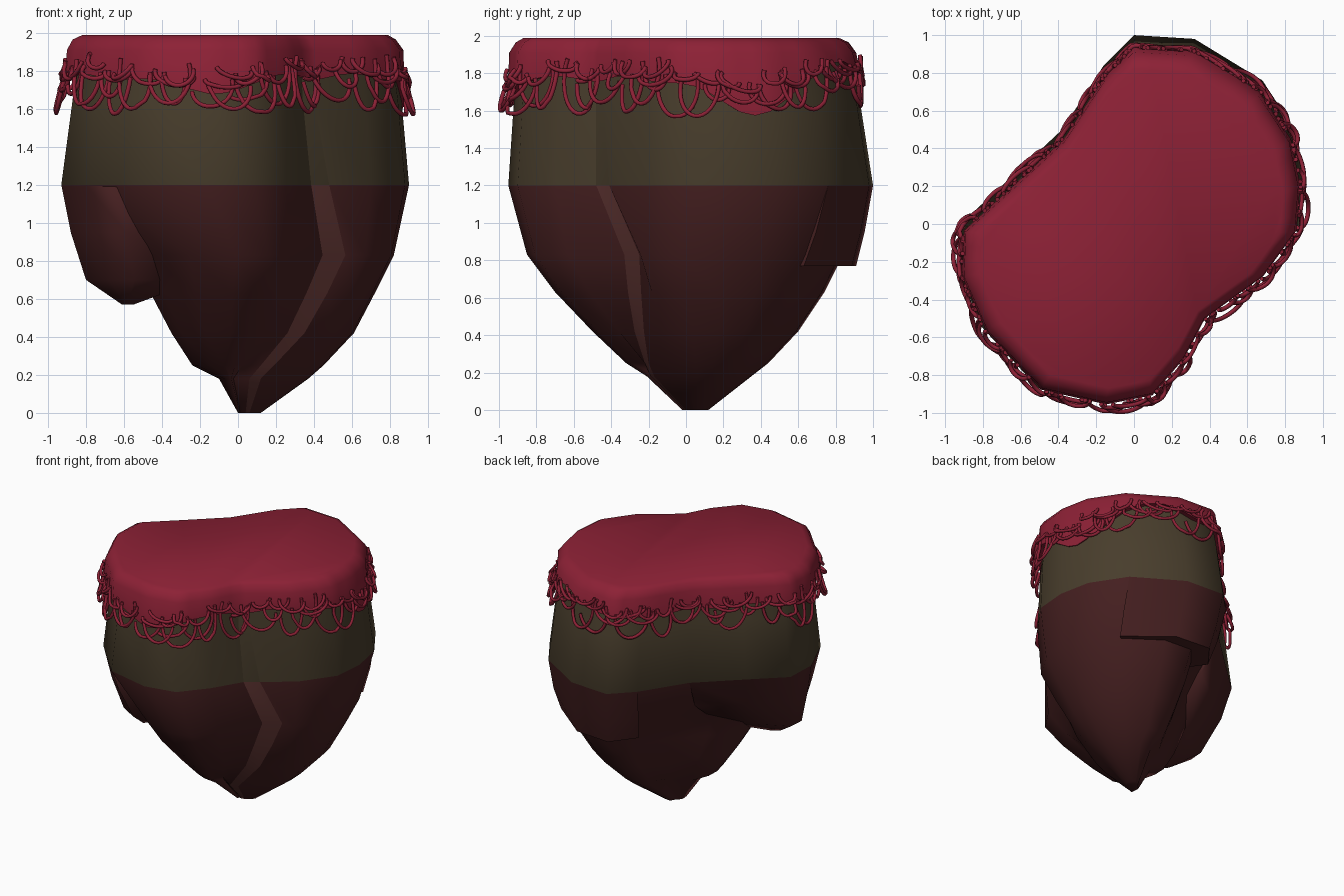
import bpy, bmesh, math, random

if "Cube" in bpy.data.objects:
    bpy.data.objects.remove(bpy.data.objects["Cube"], do_unlink=True)
random.seed(7)


def material(name, colour):
    mat = bpy.data.materials.new(name)
    mat.use_nodes = True
    mat.diffuse_color = (*colour, 1)
    mat.node_tree.nodes["Principled BSDF"].inputs["Base Color"].default_value = (*colour, 1)
    return mat


grass = material("crimson grass", (0.265, 0.015, 0.036))
earth = material("olive earth", (0.065, 0.047, 0.025))
stone = material("maroon stone", (0.058, 0.0135, 0.014))
crack = material("pale maroon crack", (0.12, 0.037, 0.034))
COLOUR_LINE = 1.2

# Widest outline of the island, anticlockwise; the first two points are the crack
OUTLINE = [(.385, -.48), (.48, -.41), (.7, -.25), (.88, 0), (.9, .25), (.85, .5),
           (.68, .76), (.32, .98), (0, 1), (-.16, .84), (-.38, .5), (-.68, .22),
           (-.92, 0), (-.93, -.25), (-.8, -.55), (-.5, -.87), (-.15, -.95),
           (.1, -.9), (.27, -.7)]
count = len(OUTLINE)


def fit(points, box):
    """Stretch a flat outline into the box (x low, x high, y low, y high)."""
    result = []
    for point in points:
        placed = []
        for axis in (0, 1):
            values = [p[axis] for p in points]
            low, high = min(values), max(values)
            start, end = box[2 * axis: 2 * axis + 2]
            placed.append(start + (point[axis] - low) / (high - low) * (end - start))
        result.append(tuple(placed))
    return result


def loft(name, rings, mats, angle):
    """Skin a stack of equal rings and close both ends."""
    bm = bmesh.new()
    rows = [[bm.verts.new(co) for co in ring] for ring in rings]
    n = len(rows[0])
    for upper, lower in zip(rows, rows[1:]):
        for i in range(n):
            j = (i + 1) % n
            bm.faces.new((upper[i], lower[i], lower[j], upper[j]))
    bm.faces.new(rows[0])
    bm.faces.new(rows[-1][::-1])
    bmesh.ops.recalc_face_normals(bm, faces=bm.faces[:])
    if len(mats) > 1:
        for face in bm.faces:
            face.material_index = int(face.calc_center_median().z < COLOUR_LINE)
    mesh = bpy.data.meshes.new(name)
    bm.to_mesh(mesh)
    bm.free()
    for mat in mats:
        mesh.materials.append(mat)
    obj = bpy.data.objects.new(name, mesh)
    bpy.context.collection.objects.link(obj)
    bpy.ops.object.select_all(action='DESELECT')
    obj.select_set(True)
    bpy.context.view_layer.objects.active = obj
    bpy.ops.object.shade_smooth_by_angle(angle=math.radians(angle))
    return obj


# Main rock: height, box, then where the crack starts and its width in x and y
LEVELS = [(1.93, (-.84, .82, -.88, .86), (.33, -.47), (.05, .03)),
          (1.65, (-.87, .86, -.92, .93), (.34, -.48), (.06, .04)),
          (1.2, (-.93, .9, -.95, 1), (.385, -.48), (.095, .07)),
          (.83, (-.55, .82, -.85, .84), (.445, -.33), (.12, .08)),
          (.63, (-.46, .72, -.7, .74), (.36, -.31), (.11, .07)),
          (.42, (-.35, .61, -.5, .6), (.26, -.275), (.09, .05)),
          (.25, (-.24, .45, -.32, .44), (.12, -.22), (.07, .02)),
          (.18, (-.1, .37, -.21, .35), (.06, -.19), (.06, .02)),
          (0, (0, .12, -.02, .12), (.04, -.01), (.02, .01))]
rings = []
for z, box, (cx, cy), (wide, deep) in LEVELS:
    ring = fit(OUTLINE, box)
    # The front block runs from the left corner up to the crack
    front = fit(OUTLINE[13:], (box[0], cx - 1.4 * wide, box[2], ring[13][1]))
    ring[14:] = front[1:]
    ring[0], ring[1] = (cx, cy), (cx + wide, cy + deep)
    rings.append([(x, y, z) for x, y in ring])
rock = loft("island_rock", rings, [earth, stone, crack], 65)

# Keep the two edges of the crack crisp and colour its lower face
for edge in rock.data.edges:
    a, b = (v % count for v in edge.vertices)
    if a == b and a < 2:
        edge.use_edge_sharp = True
for face in rock.data.polygons:
    if {v % count for v in face.vertices} == {0, 1} and face.center.z < COLOUR_LINE:
        face.material_index = 2


# Hanging lobes below the colour line
def lobe(name, footprint, levels, angle):
    stack = [[(x, y, COLOUR_LINE) for x, y in footprint]]
    for z, box in levels:
        stack.append([(x, y, z) for x, y in fit(footprint, box)])
    loft(name, stack, [earth, stone], angle)


lobe("side_lobe", OUTLINE[10:15] + [(-.64, -.72), (-.25, -.2)],
     [(.95, (-.88, -.2, -.66, .36)), (.7, (-.8, -.2, -.54, .05)),
      (.57, (-.61, -.55, -.36, -.28))], 100)
lobe("back_lobe", OUTLINE[6:10] + [(.2, .45)],
     [(.95, (-.13, .68, .36, .955)), (.77, (-.09, .66, .27, .91))], 60)

# Grass cap with a draped lower edge
fine = []
for i, p in enumerate(OUTLINE):
    q = OUTLINE[(i + 1) % count]
    fine += [tuple(a + (b - a) * k / 3 for a, b in zip(p, q)) for k in range(3)]


def bump(angle, centre, width):
    gap = (angle - math.radians(centre) + math.pi) % math.tau - math.pi
    return math.exp(-(gap / math.radians(width)) ** 2)


def drape(x, y):
    a = math.atan2(y, x)
    return (1.77 - .09 * bump(a, -100, 14) - .19 * bump(a, 22, 16)
            + .1 * bump(a, 62, 14) + .015 * math.sin(a * 9))


RIM = (-.91, .88, -.955, .935)
cap = [[(x, y, z) for x, y in fit(fine, box)] for z, box in
       [(1.988, (-.82, .79, -.87, .82)), (1.965, (-.87, .83, -.91, .87)),
        (1.91, (-.9, .87, -.945, .91))]]
rim = fit(fine, RIM)
cap.append([(x, y, drape(x, y)) for x, y in rim])
cap.append([(x * .93, y * .93, drape(x, y) + .01) for x, y in rim])
loft("grass_cap", cap, [grass], 70)

# Curly fringe: thin hanging loops that follow the rim
lengths = [math.dist(p, rim[(i + 1) % len(rim)]) for i, p in enumerate(rim)]
total = sum(lengths)


def along(s):
    """Point and outward direction at distance s around the rim."""
    s %= total
    for i, length in enumerate(lengths):
        if s <= length:
            break
        s -= length
    p, q = rim[i], rim[(i + 1) % len(rim)]
    dx, dy = (q[0] - p[0]) / length, (q[1] - p[1]) / length
    return p[0] + dx * s, p[1] + dy * s, dy, -dx


curve = bpy.data.curves.new("grass_fringe", 'CURVE')
curve.dimensions = '3D'
curve.bevel_depth = .012
curve.bevel_resolution = 1
curve.use_fill_caps = True
curve.materials.append(grass)


def loop(s, half, depth, top, flare):
    x, y = along(s)[:2]
    base = min(max(drape(x, y), 1.72), 1.79) + top
    back = bump(math.atan2(y, x), 80, 22)
    lean = random.uniform(-.03, .03)
    first, sweep = random.uniform(-25, 5), random.uniform(170, 215)
    spline = curve.splines.new('POLY')
    steps = 16
    spline.points.add(steps)
    for k, point in enumerate(spline.points):
        a = math.radians(first + sweep * k / steps)
        px, py, nx, ny = along(s + half * math.cos(a))
        out = .003 + flare * (1 - .7 * back) * max(0, math.sin(a))
        point.co = (px + nx * out, py + ny * out,
                    base - depth * math.sin(a) + lean * math.cos(a), 1)


LOOPS = 50
for i in range(LOOPS):
    s = total * (i + random.uniform(-.5, .5)) / LOOPS
    # Wide drooping loop, then a short curl above it
    loop(s, random.uniform(.06, .13), random.uniform(.07, .19),
         random.uniform(0, .05), random.uniform(.015, .055))
    loop(s + random.uniform(0, .1), random.uniform(.05, .11),
         random.uniform(.03, .07), random.uniform(.03, .09), random.uniform(.01, .045))
fringe = bpy.data.objects.new("grass_fringe", curve)
bpy.context.collection.objects.link(fringe)
